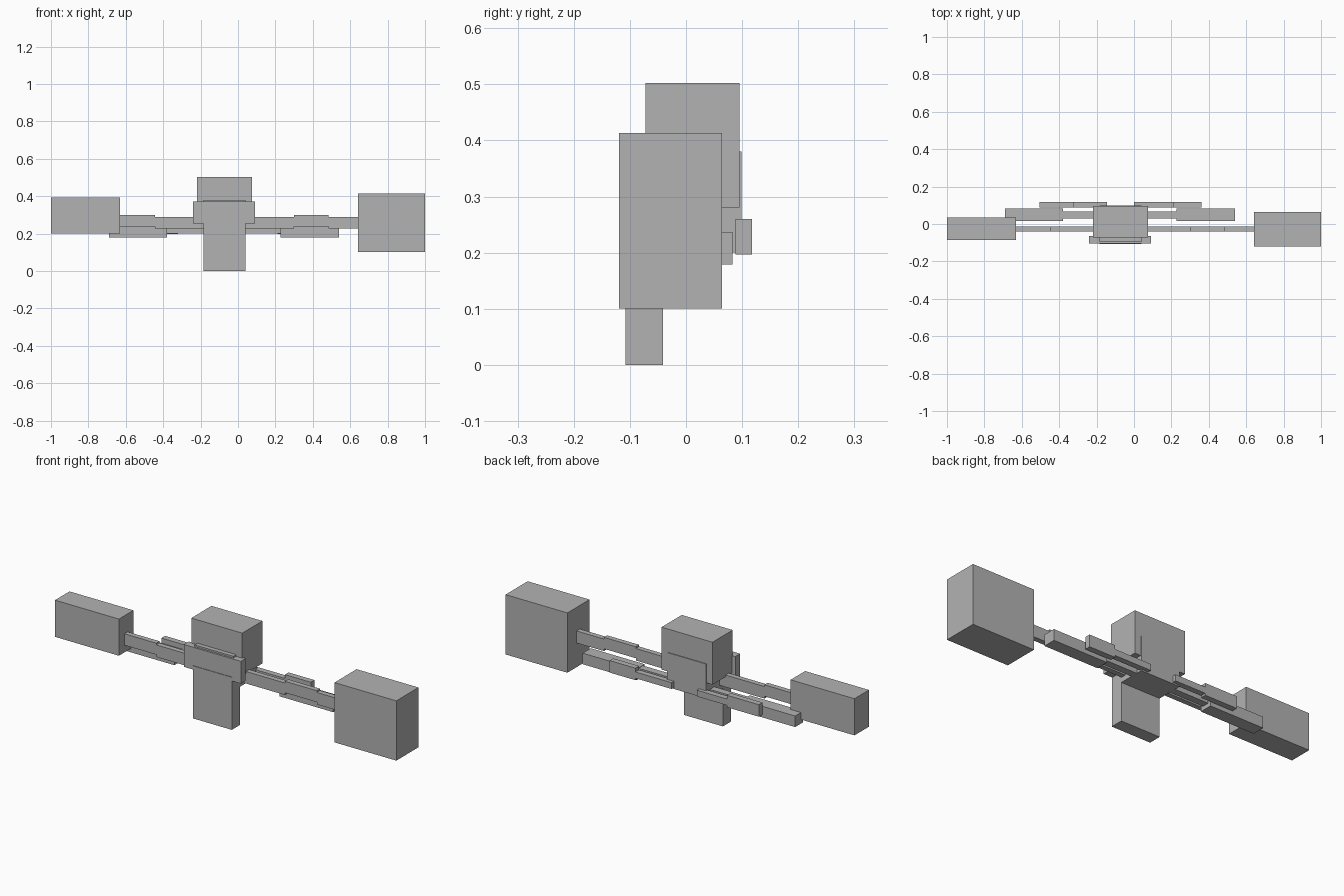
import bpy

if "Cube" in bpy.data.objects:
    bpy.data.objects.remove(bpy.data.objects["Cube"])

grey = bpy.data.materials.new("plain_grey")
grey.diffuse_color = (0.45, 0.45, 0.45, 1)
grey.use_nodes = True
grey.node_tree.nodes["Principled BSDF"].inputs["Base Color"].default_value = grey.diffuse_color


def box(name, x0, x1, y0, y1, z0, z1):
    """Box spanning the given limits."""
    bpy.ops.mesh.primitive_cube_add(size=1)
    ob = bpy.context.object
    ob.name = name
    ob.location = ((x0 + x1) / 2, (y0 + y1) / 2, (z0 + z1) / 2)
    ob.scale = (x1 - x0, y1 - y0, z1 - z0)
    bpy.ops.object.transform_apply(location=True, rotation=False, scale=True)
    ob.data.materials.append(grey)


# Central body
box("head_block", -0.22, 0.075, -0.072, 0.095, 0.28, 0.502)
box("torso", -0.185, 0.04, -0.095, 0.099, 0.20, 0.38)
box("front_crossbar", -0.24, 0.09, -0.105, -0.065, 0.254, 0.371)
box("lower_block", -0.185, 0.04, -0.108, -0.041, 0.0, 0.275)

# End blocks
box("left_end_block", -1.0, -0.63, -0.085, 0.035, 0.20, 0.392)
box("right_end_block", 0.642, 1.0, -0.119, 0.064, 0.10, 0.413)

# Front arms, thin bars joining the body and end blocks
FRONT_Y = (-0.040, -0.013)
for name, x0, x1, z0, z1 in (
        ("left_front_arm_outer", -0.64, -0.445, 0.238, 0.298),
        ("left_front_arm_inner", -0.445, -0.18, 0.226, 0.289),
        ("right_front_arm_inner", 0.03, 0.30, 0.226, 0.289),
        ("right_front_arm_middle", 0.30, 0.485, 0.238, 0.298),
        ("right_front_arm_outer", 0.485, 0.65, 0.226, 0.289)):
    box(name, x0, x1, *FRONT_Y, z0, z1)

# Middle arms, a thick outer piece on a thinner inner bar
for side, outer, inner in (("left", (-0.69, -0.38), (-0.38, -0.18)),
                           ("right", (0.228, 0.54), (0.03, 0.228))):
    box(side + "_middle_arm_outer", *outer, 0.016, 0.083, 0.179, 0.237)
    box(side + "_middle_arm_inner", *inner, 0.030, 0.067, 0.20, 0.235)

# Rear arms
for side, outer, inner in (("left", (-0.505, -0.32), (-0.32, -0.145)),
                           ("right", (0.21, 0.36), (0.0, 0.21))):
    box(side + "_rear_arm_outer", *outer, 0.088, 0.118, 0.197, 0.26)
    box(side + "_rear_arm_inner", *inner, 0.088, 0.118, 0.207, 0.24)
